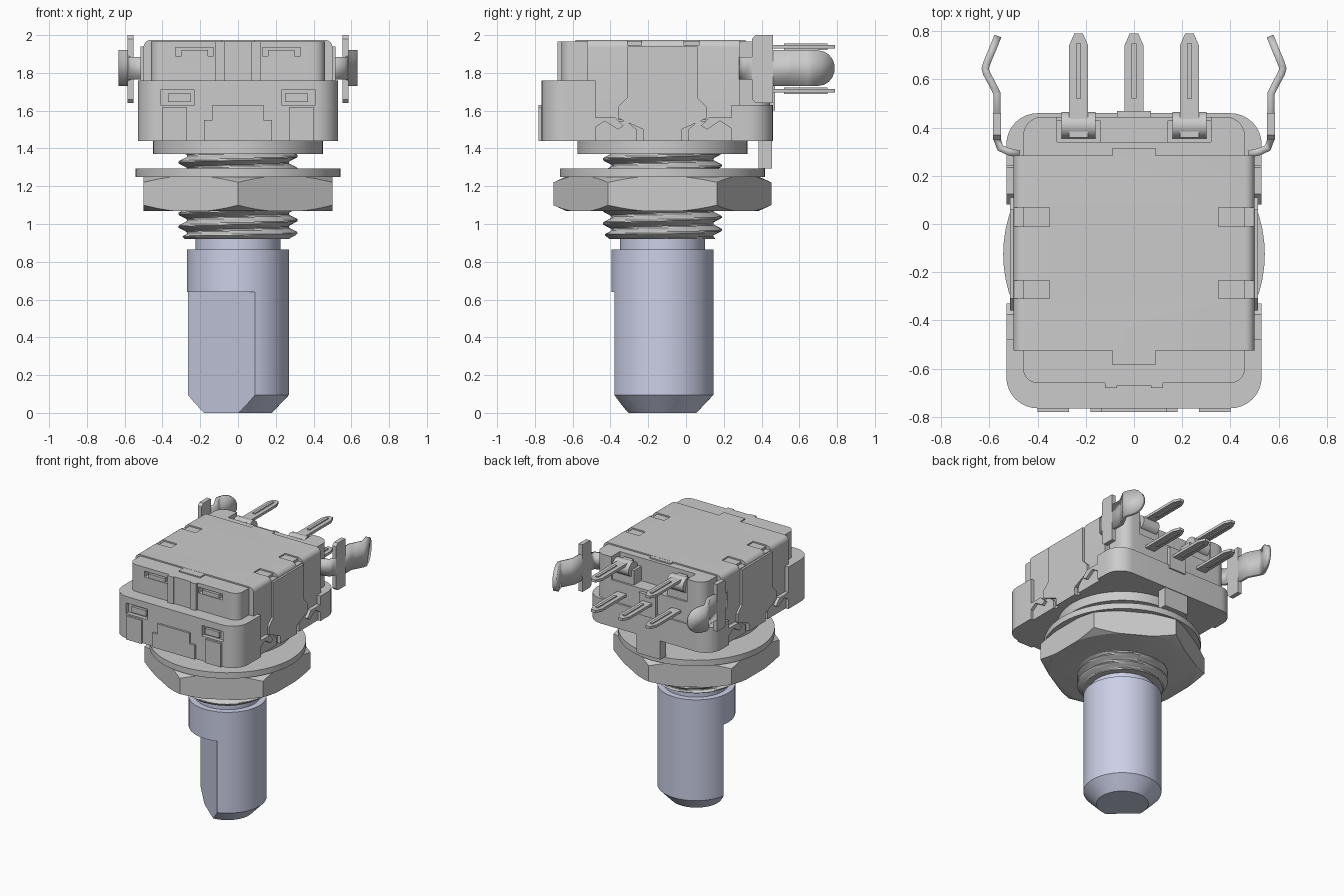
import bpy, bmesh, math

if "Cube" in bpy.data.objects:
    bpy.data.objects.remove(bpy.data.objects["Cube"])

CY = -0.125          # y of the shaft axis
PI = math.pi


def finish(name, bm, angle=30):
    bmesh.ops.remove_doubles(bm, verts=bm.verts, dist=1e-5)
    bmesh.ops.recalc_face_normals(bm, faces=bm.faces)
    me = bpy.data.meshes.new(name)
    bm.to_mesh(me)
    bm.free()
    ob = bpy.data.objects.new(name, me)
    bpy.context.collection.objects.link(ob)
    smooth(ob, angle)
    return ob


def activate(ob):
    bpy.ops.object.select_all(action='DESELECT')
    ob.select_set(True)
    bpy.context.view_layer.objects.active = ob


def smooth(ob, angle=30):
    activate(ob)
    bpy.ops.object.shade_smooth_by_angle(angle=math.radians(angle))


def prism(name, pts, a, b, axis='z'):
    """Extrude a 2D outline from a to b along an axis."""
    place = {'z': lambda u, v, w: (u, v, w), 'x': lambda u, v, w: (w, u, v),
             'y': lambda u, v, w: (u, w, v)}[axis]
    bm = bmesh.new()
    lo, hi = [[bm.verts.new(place(u, v, w)) for u, v in pts] for w in (a, b)]
    bm.faces.new(lo)
    bm.faces.new(hi)
    for i in range(len(pts)):
        j = (i + 1) % len(pts)
        bm.faces.new((lo[i], lo[j], hi[j], hi[i]))
    return finish(name, bm)


def box(name, x0, x1, y0, y1, z0, z1):
    return prism(name, [(x0, y0), (x1, y0), (x1, y1), (x0, y1)], z0, z1)


def rounded(w, y0, y1, rf, rb, n=8):
    """Outline of half width w with front and back corner radii."""
    pts = []
    for sx, y, sy, r, start in ((1, y0, 1, rf, -90), (1, y1, -1, rb, 0),
                                (-1, y1, -1, rb, 90), (-1, y0, 1, rf, 180)):
        if r == 0:
            pts.append((sx * w, y))
            continue
        for i in range(n + 1):
            t = math.radians(start + 90 * i / n)
            pts.append((sx * (w - r) + r * math.cos(t), y + sy * r + r * math.sin(t)))
    return pts


def lathe(name, prof, n=64):
    """Closed solid of revolution about the shaft axis."""
    bm = bmesh.new()
    rings = [[bm.verts.new((r * math.cos(2 * PI * i / n), CY + r * math.sin(2 * PI * i / n), z))
              for i in range(n)] for r, z in prof]
    for a, b in zip(rings, rings[1:]):
        for i in range(n):
            j = (i + 1) % n
            bm.faces.new((a[i], a[j], b[j], b[i]))
    bm.faces.new(rings[0])
    bm.faces.new(rings[-1])
    return finish(name, bm)


def boolean(ob, tool, op='DIFFERENCE'):
    m = ob.modifiers.new('cut', 'BOOLEAN')
    m.operation, m.object, m.solver = op, tool, 'EXACT'
    # run the cut before the smoothing, then drop the helper
    activate(ob)
    bpy.ops.object.modifier_move_to_index(modifier='cut', index=0)
    bpy.ops.object.modifier_apply(modifier='cut')
    bpy.data.objects.remove(tool)
    smooth(ob)


# D-cut shaft with chamfered end and neck
shaft = lathe('shaft', [(0.18, 0), (0.27, 0.095), (0.27, 0.865), (0.225, 0.865), (0.225, 1.0)])
flat = math.radians(-130.5)
c, s = math.cos(flat), math.sin(flat)
boolean(shaft, prism('flat_cutter', [(d * c - t * s, CY + d * s + t * c) for d, t in
        ((0.135, -0.5), (0.6, -0.5), (0.6, 0.5), (0.135, 0.5))], -0.1, 0.64))
blue = bpy.data.materials.new('shaft_blue')
blue.diffuse_color = (0.60, 0.63, 0.80, 1)
blue.use_nodes = True
blue.node_tree.nodes["Principled BSDF"].inputs["Base Color"].default_value = blue.diffuse_color
shaft.data.materials.append(blue)

# Threaded bushing: helical height wave around a tube
bm = bmesh.new()
N, PITCH, Z0, Z1 = 64, 0.068, 0.92, 1.40
rows = 72
grid = [[bm.verts.new((0.222 * math.cos(2 * PI * i / N), CY + 0.222 * math.sin(2 * PI * i / N), Z0))
         for i in range(N)]]
for k in range(rows + 1):
    z = Z0 + (Z1 - Z0) * k / rows
    ring = []
    for i in range(N):
        f = abs(((z / PITCH - i / N) % 1) - 0.5) * 2
        r = 0.27 + 0.045 * min(1, max(0, f * 1.5 - 0.25))
        r = min(r, 0.28 + (z - Z0) * 1.2)
        t = 2 * PI * i / N
        ring.append(bm.verts.new((r * math.cos(t), CY + r * math.sin(t), z)))
    grid.append(ring)
for a, b in zip(grid, grid[1:]):
    for i in range(N):
        j = (i + 1) % N
        bm.faces.new((a[i], a[j], b[j], b[i]))
finish('threaded_bushing', bm, 25)

# Hex nut with coned corners, washer and collar
nut = prism('hex_nut', [(0.577 * math.cos(PI / 2 + i * PI / 3), CY + 0.577 * math.sin(PI / 2 + i * PI / 3))
                        for i in range(6)], 1.07, 1.25)
boolean(nut, lathe('nut_cone', [(0.50, 1.065), (0.60, 1.11), (0.60, 1.21), (0.50, 1.255)], 96), 'INTERSECT')
lathe('washer', [(0.543, 1.25), (0.543, 1.295)])
lathe('collar', [(0.45, 1.37), (0.45, 1.45)])

# Base: front block, lower front lip, narrow middle and rear block
front = prism('base_front', rounded(0.53, -0.765, -0.48, 0.13, 0), 1.44, 1.76)
for sx in (1, -1):
    x0, x1 = sorted((sx * 0.23, sx * 0.41))
    boolean(front, box('pocket', x0, x1, -0.9, -0.735, 1.63, 1.71))
    x0, x1 = sorted((sx * 0.25, sx * 0.37))
    box('front_latch', x0, x1, -0.755, -0.72, 1.645, 1.69)
    # lower corner lips
    x0, x1 = sorted((sx * 0.27, sx * 0.40))
    box('corner_lip', x0, x1, -0.78, -0.7, 1.44, 1.62)
box('front_tab_foot', -0.18, 0.18, -0.78, -0.70, 1.44, 1.55)
box('front_tab_neck', -0.135, 0.135, -0.78, -0.70, 1.55, 1.63)
box('base_middle', -0.49, 0.49, -0.5, 0.26, 1.44, 1.9)
prism('base_rear', rounded(0.53, 0.24, 0.46, 0, 0.13), 1.44, 1.63)
box('locating_peg', -0.1, 0.1, 0.385, 0.455, 1.295, 1.46)

# Upper housing with front pockets and rear recess
upper = prism('upper_housing', rounded(0.46, -0.66, 0.445, 0.06, 0.08), 1.6, 1.965)
boolean(upper, box('rear_recess', -0.32, 0.32, 0.34, 0.6, 1.79, 2.1))
for sx in (1, -1):
    x0, x1 = sorted((sx * 0.13, sx * 0.33))
    boolean(upper, box('pocket', x0, x1, -0.8, -0.61, 1.89, 1.935))
    x0, x1 = sorted((sx * 0.16, sx * 0.30))
    box('housing_latch', x0, x1, -0.655, -0.60, 1.89, 1.92)
    x0, x1 = sorted((sx * 0.07, sx * 0.12))
    box('front_rib', x0, x1, -0.68, -0.6, 1.76, 1.965)
box('front_rib_web', -0.07, 0.07, -0.67, -0.6, 1.76, 1.965)

# Metal cover with rolled side edges, end tabs and side slots
arc = [(0.46 + 0.04 * math.cos(t * PI / 12), 1.935 + 0.04 * math.sin(t * PI / 12)) for t in range(7)]
cover = prism('cover', [(0.50, 1.55)] + arc + [(-x, z) for x, z in reversed(arc)] + [(-0.50, 1.55)],
              -0.525, 0.285, 'y')
for sx in (1, -1):
    for y0, y1 in ((-0.01, 0.068), (-0.31, -0.235)):
        x0, x1 = sorted((sx * 0.35, sx * 0.6))
        boolean(cover, box('slot', x0, x1, y0, y1, 1.945, 2.1))
box('cover_tab_front', -0.09, 0.09, -0.585, -0.5, 1.93, 1.974)
box('cover_tab_back', -0.09, 0.09, 0.27, 0.315, 1.93, 1.974)

# Side straps and crimped claws
strap = [(-0.185, 1.94), (-0.185, 1.67), (-0.235, 1.62), (-0.235, 1.56), (-0.10, 1.50), (-0.10, 1.44)]
strap = [(CY + y, z) for y, z in strap] + [(CY - y, z) for y, z in reversed(strap)]
claw = [(-0.405, 1.52), (-0.375, 1.50), (-0.305, 1.545), (-0.235, 1.50), (-0.205, 1.52),
        (-0.25, 1.565), (-0.36, 1.565)]
foot = [(-0.485, 1.44), (-0.485, 1.50), (-0.42, 1.545), (-0.19, 1.545), (-0.135, 1.50), (-0.135, 1.44)]
for sx, side in ((1, 'right'), (-1, 'left')):
    prism('strap_' + side, strap, sx * 0.48, sx * 0.515, 'x')
    for f in (1, -1):
        prism('claw_' + side, [(CY + f * y, z) for y, z in claw], sx * 0.48, sx * 0.53, 'x')
        prism('claw_foot_' + side, [(CY + f * y, z) for y, z in foot], sx * 0.48, sx * 0.508, 'x')

# Mounting lugs: bent spring tongue with a tall crosspiece
path = [(0.475, 0.29, 0.06), (0.52, 0.30, 0.06), (0.555, 0.315, 0.06), (0.568, 0.35, 0.06),
        (0.568, 0.36, 0.095), (0.568, 0.54, 0.095), (0.585, 0.575, 0.095), (0.612, 0.625, 0.095),
        (0.618, 0.645, 0.095), (0.612, 0.665, 0.095), (0.602, 0.69, 0.095), (0.587, 0.725, 0.088),
        (0.577, 0.75, 0.073), (0.569, 0.77, 0.048), (0.565, 0.78, 0.02)]
wing = [(0.35, 1.66), (0.37, 1.64), (0.46, 1.64), (0.46, 2.0), (0.37, 2.0), (0.35, 1.98)]
for sx, side in ((1, 'right'), (-1, 'left')):
    bm = bmesh.new()
    cols = [[bm.verts.new((sx * x, y, 1.825 + d * h)) for d in (-1, 1)] for x, y, h in path]
    for a, b in zip(cols, cols[1:]):
        bm.faces.new((a[0], b[0], b[1], a[1]))
    lug = finish('lug_' + side, bm)
    m = lug.modifiers.new('thickness', 'SOLIDIFY')
    m.thickness, m.offset = 0.03, 0
    activate(lug)
    bpy.ops.object.modifier_move_to_index(modifier='thickness', index=0)
    prism('lug_wing_' + side, wing, sx * 0.552, sx * 0.585, 'x')

# Terminal pins: two above, three below, each with a raised spine
for z, xs in ((1.928, (-0.23, 0.23)), (1.695, (-0.23, 0, 0.23))):
    for x in xs:
        prism('pin', [(x - 0.04, 0.36), (x + 0.04, 0.36), (x + 0.04, 0.74), (x + 0.018, 0.79),
                      (x - 0.018, 0.79), (x - 0.04, 0.74)], z, z + 0.02)
        box('pin_spine', x - 0.01, x + 0.01, 0.52, 0.75, z - 0.008, z + 0.028)

# Rounded insulators under the upper pins
for x in (-0.23, 0.23):
    prism('pin_root', [(0.41 + 0.055 * math.cos(t * PI / 12), 1.90 + 0.055 * math.sin(t * PI / 12))
                       for t in range(24)], x - 0.07, x + 0.07, 'x')
    box('pin_shelf', x - 0.09, x + 0.09, 0.33, 0.43, 1.78, 1.90)
box('rear_bump', -0.07, 0.07, 0.42, 0.47, 1.60, 1.77)
